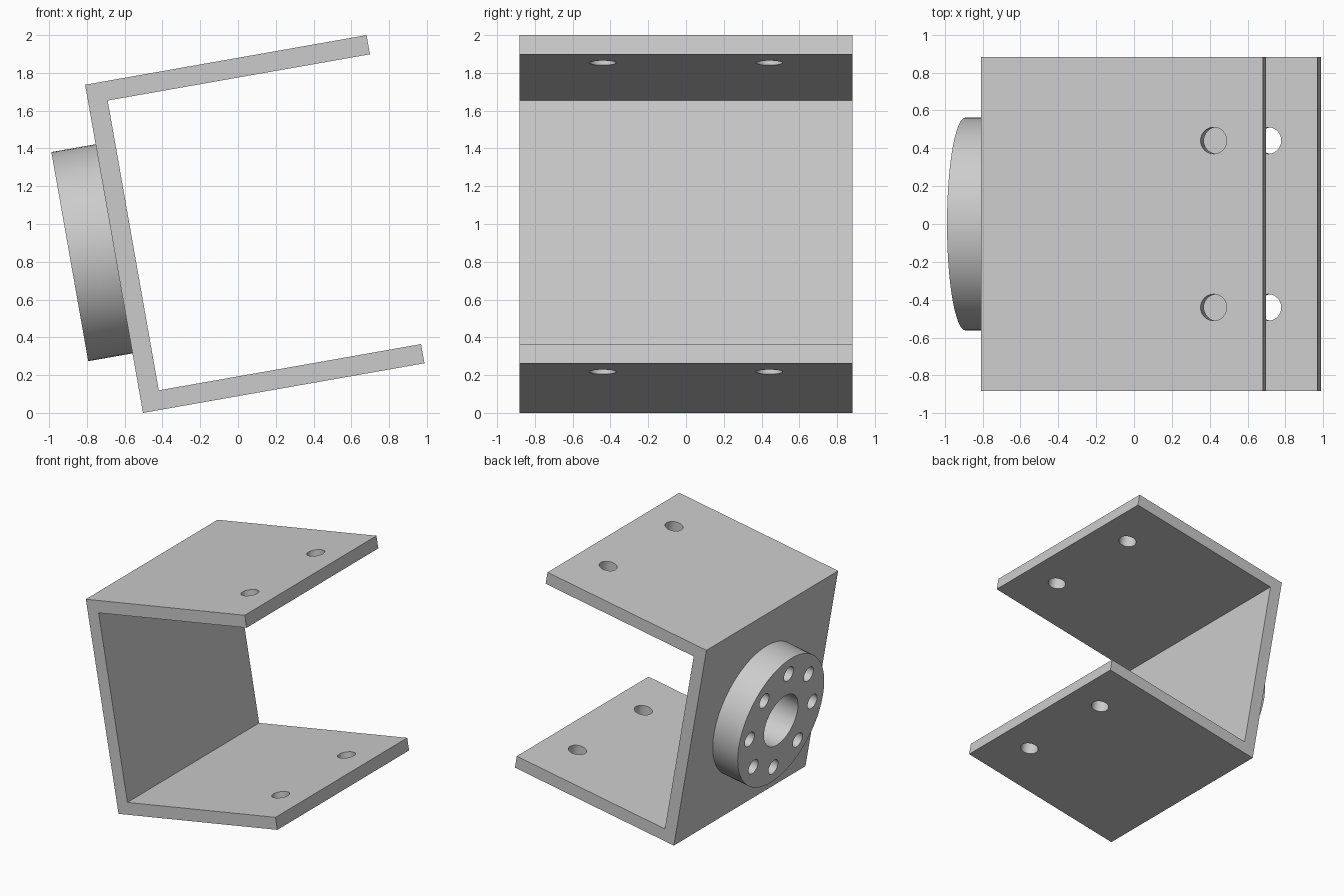
import bpy, bmesh
from math import radians, cos, sin, pi
from mathutils import Matrix, Vector

if "Cube" in bpy.data.objects:
    bpy.data.objects.remove(bpy.data.objects["Cube"], do_unlink=True)

TILT = radians(10)
LENGTH, HEIGHT, HALF_WIDTH, THICK = 1.513, 1.764, 0.882, 0.103
FLANGE_R, FLANGE_DEPTH = 0.562, 0.238

# The whole model leans about y, pivoting on its lowest corner
PLACE = Matrix.Translation((-0.503, 0, 0)) @ Matrix.Rotation(-TILT, 4, 'Y')

steel = bpy.data.materials.new("plain grey metal")
steel.use_nodes = True
GREY = (0.6, 0.6, 0.6, 1)
steel.diffuse_color = GREY
steel.node_tree.nodes["Principled BSDF"].inputs["Base Color"].default_value = GREY


def make_object(name, bm):
    bmesh.ops.recalc_face_normals(bm, faces=bm.faces[:])
    mesh = bpy.data.meshes.new(name)
    bm.to_mesh(mesh)
    bm.free()
    mesh.materials.append(steel)
    obj = bpy.data.objects.new(name, mesh)
    bpy.context.collection.objects.link(obj)
    obj.matrix_world = PLACE
    return obj


def add_cylinder(bm, centre, radius, depth, axis, segments=48):
    turn = Vector((0, 0, 1)).rotation_difference(Vector(axis)).to_matrix().to_4x4()
    bmesh.ops.create_cone(bm, cap_ends=True, segments=segments, radius1=radius,
                          radius2=radius, depth=depth,
                          matrix=Matrix.Translation(centre) @ turn)


def cut(obj, bm):
    """Cut the shapes out of the object, then smooth its round walls."""
    cutter = make_object("hole_cutter", bm)
    cutter.hide_render = True
    mod = obj.modifiers.new("holes", 'BOOLEAN')
    mod.operation, mod.solver, mod.object = 'DIFFERENCE', 'EXACT', cutter
    bpy.ops.object.select_all(action='DESELECT')
    bpy.context.view_layer.objects.active = obj
    obj.select_set(True)
    bpy.ops.object.modifier_apply(modifier=mod.name)
    bpy.data.objects.remove(cutter, do_unlink=True)
    bpy.ops.object.shade_smooth_by_angle(angle=radians(30))


# U-shaped bracket: profile extruded across the width
bm = bmesh.new()
profile = [(0, 0), (LENGTH, 0), (LENGTH, THICK), (THICK, THICK),
           (THICK, HEIGHT - THICK), (LENGTH, HEIGHT - THICK),
           (LENGTH, HEIGHT), (0, HEIGHT)]
face = bm.faces.new([bm.verts.new((u, -HALF_WIDTH, v)) for u, v in profile])
side = bmesh.ops.extrude_face_region(bm, geom=[face])
bmesh.ops.translate(bm, vec=(0, 2 * HALF_WIDTH, 0),
                    verts=[g for g in side["geom"] if isinstance(g, bmesh.types.BMVert)])
bracket = make_object("u_bracket", bm)

# Two bolt holes near the free edge of each arm
holes = bmesh.new()
for y in (-0.441, 0.441):
    for v in (THICK / 2, HEIGHT - THICK / 2):
        add_cylinder(holes, (1.249, y, v), 0.07, THICK * 3, (0, 0, 1))
cut(bracket, holes)

# Round flange on the outside of the wall
bm = bmesh.new()
middle = Vector((-FLANGE_DEPTH / 2, 0, HEIGHT / 2))
add_cylinder(bm, middle, FLANGE_R, FLANGE_DEPTH, (1, 0, 0), 96)
flange = make_object("round_flange", bm)

# Central bore and a ring of eight bolt holes
holes = bmesh.new()
add_cylinder(holes, middle, 0.222, FLANGE_DEPTH * 2, (1, 0, 0), 64)
for i in range(8):
    a = i * pi / 4
    add_cylinder(holes, middle + Vector((0, cos(a), sin(a))) * 0.42, 0.063,
                 FLANGE_DEPTH * 2, (1, 0, 0), 32)
cut(flange, holes)
